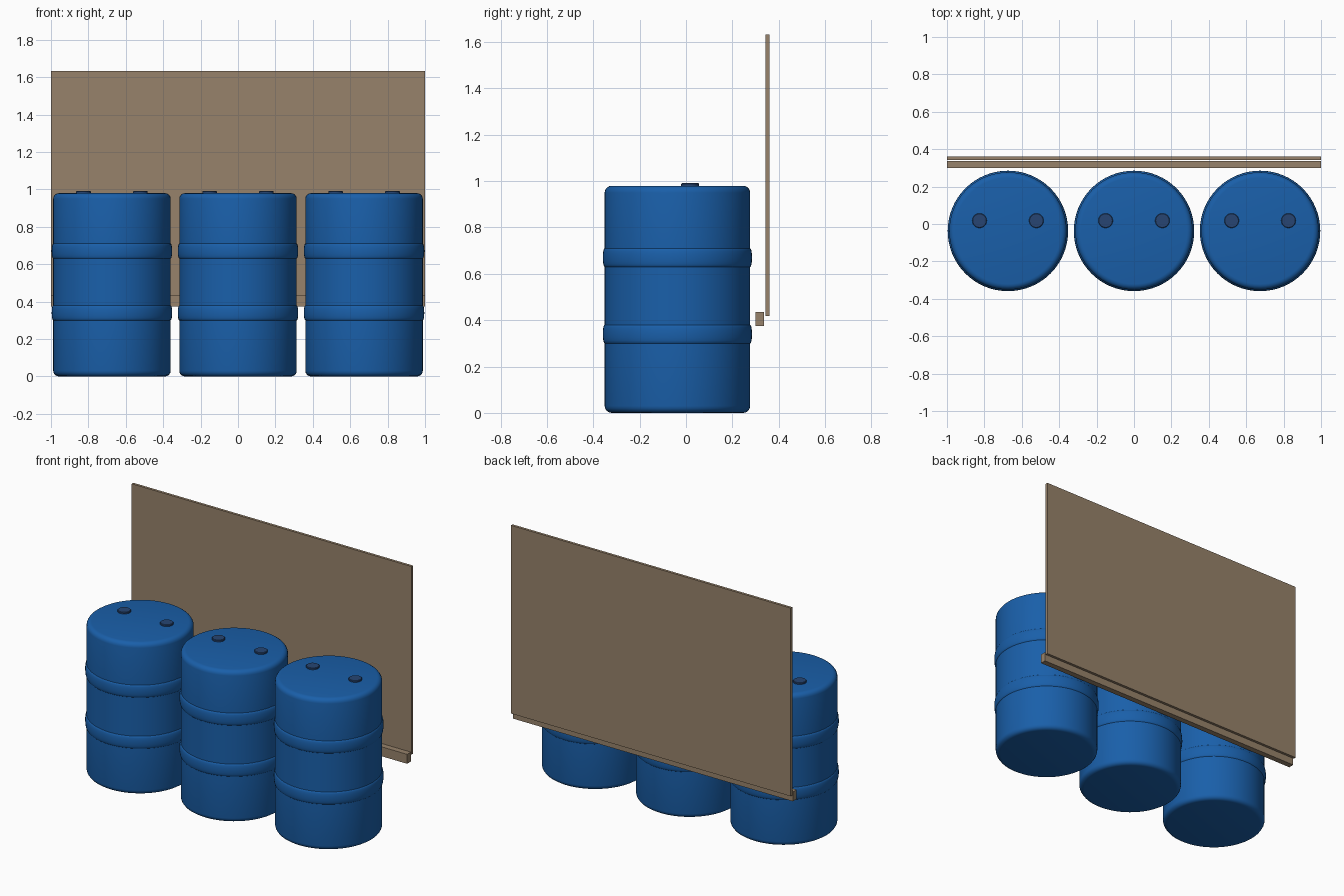
import bpy, bmesh, math

if "Cube" in bpy.data.objects:
    bpy.data.objects.remove(bpy.data.objects["Cube"])

def material(name, rgb):
    m = bpy.data.materials.new(name)
    m.diffuse_color = (*rgb, 1)
    m.use_nodes = True
    m.node_tree.nodes["Principled BSDF"].inputs["Base Color"].default_value = m.diffuse_color
    return m

BLUE = material("barrel blue", (0.01, 0.115, 0.40))
NAVY = material("bung navy", (0.02, 0.06, 0.17))
WOOD = material("board brown", (0.31, 0.225, 0.145))

def lathe(name, profile, loc, mat, n=64):
    # Spin an (r, z) profile around z; zero radius ends become poles
    bm = bmesh.new()
    rings = []
    for r, z in profile:
        if r == 0:
            rings.append([bm.verts.new((0, 0, z))] * n)
        else:
            rings.append([bm.verts.new((r * math.cos(2 * math.pi * i / n),
                                        r * math.sin(2 * math.pi * i / n), z)) for i in range(n)])
    for a, b in zip(rings, rings[1:]):
        for i in range(n):
            j = (i + 1) % n
            bm.faces.new(dict.fromkeys((a[i], a[j], b[j], b[i])))
    bmesh.ops.recalc_face_normals(bm, faces=bm.faces)
    me = bpy.data.meshes.new(name)
    bm.to_mesh(me)
    bm.free()
    ob = bpy.data.objects.new(name, me)
    bpy.context.collection.objects.link(ob)
    ob.location = loc
    me.materials.append(mat)
    bpy.context.view_layer.objects.active = ob
    ob.select_set(True)
    bpy.ops.object.shade_smooth_by_angle(angle=math.radians(35))
    ob.select_set(False)
    return ob

def box(name, lo, hi, mat):
    bpy.ops.mesh.primitive_cube_add(size=1, location=[(a + b) / 2 for a, b in zip(lo, hi)])
    ob = bpy.context.object
    ob.name = name
    ob.scale = [b - a for a, b in zip(lo, hi)]
    ob.data.materials.append(mat)
    ob.select_set(False)

# Barrel profile: rounded rims and two raised hoops
R, H, C, RIB = 0.314, 0.98, 0.03, 0.322
arc = [math.radians(a) for a in (0, 22.5, 45, 67.5, 90)]
profile = [(0, 0)] + [(R - C + C * math.sin(a), C - C * math.cos(a)) for a in arc]
for zc in (0.34, 0.67):
    for k in range(-4, 5):
        profile.append((R + (RIB - R) * math.cos(k * math.pi / 8), zc + 0.04 * math.sin(k * math.pi / 8)))
profile += [(R - C + C * math.cos(a), H - C + C * math.sin(a)) for a in arc] + [(0, H)]

bung = [(0, 0), (0.039, 0), (0.039, 0.008), (0.036, 0.011), (0, 0.011)]

# Row of three barrels with two bungs each
for x in (-0.674, 0, 0.674):
    lathe("barrel", profile, (x, -0.037, 0), BLUE)
    for dx in (-0.152, 0.152):
        lathe("bung", bung, (x + dx, 0.018, H), NAVY, 32)

# Back board and its lower rail
box("back_board", (-1, 0.343, 0.417), (1, 0.36, 1.633), WOOD)
box("lower_rail", (-1, 0.299, 0.375), (1, 0.337, 0.436), WOOD)
